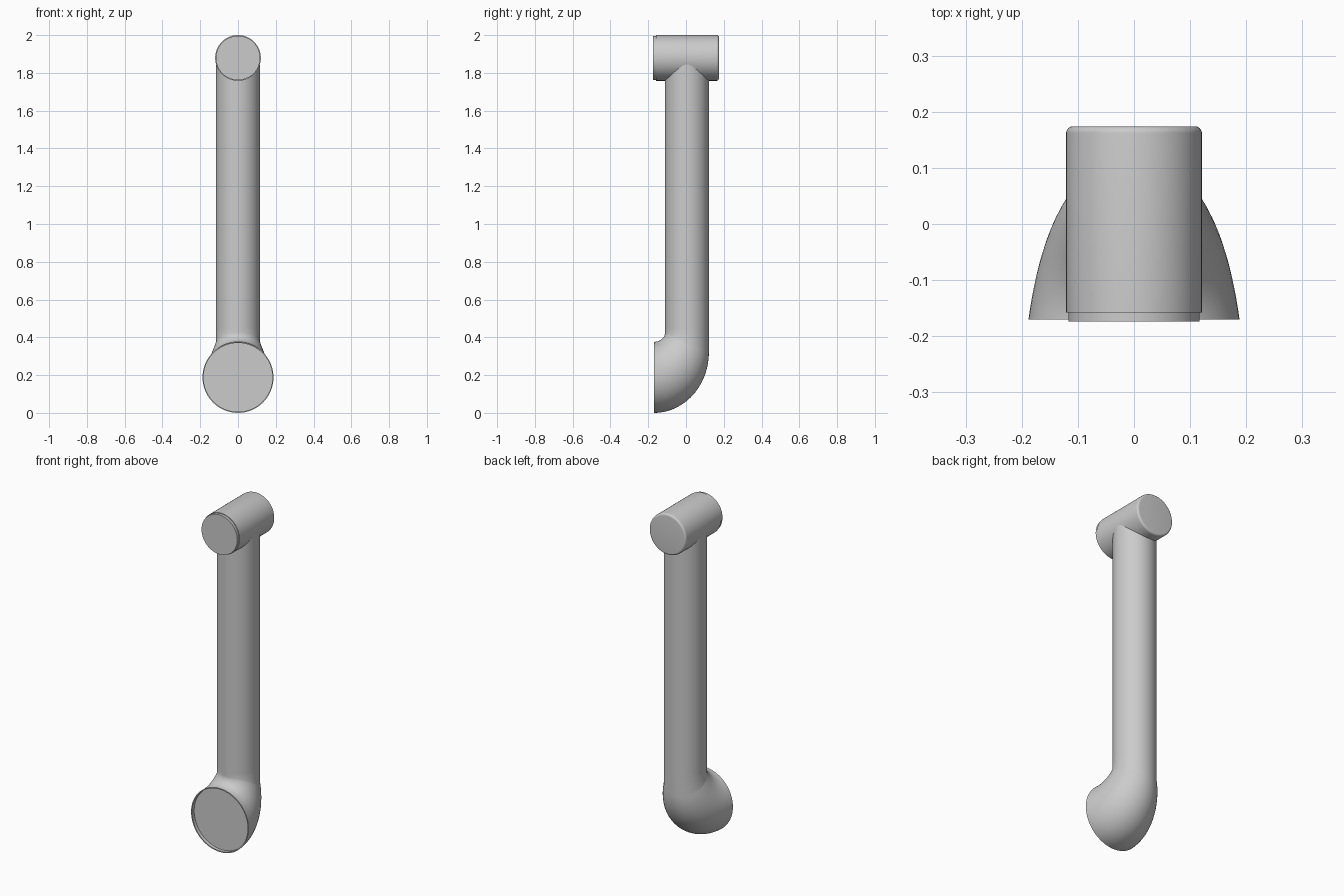
import bpy, bmesh
from math import sin, cos, pi, radians
from mathutils import Vector

cube = bpy.data.objects.get("Cube")
if cube:
    bpy.data.objects.remove(cube, do_unlink=True)

SIDES = 64
grey = bpy.data.materials.new("plain grey")
grey.use_nodes = True
grey.diffuse_color = (0.6, 0.6, 0.6, 1)
grey.node_tree.nodes["Principled BSDF"].inputs["Base Color"].default_value = (0.6, 0.6, 0.6, 1)


def ring(centre, up, width):
    """Ellipse across x and the given up vector."""
    angles = [2 * pi * i / SIDES for i in range(SIDES)]
    return [centre + Vector((width * cos(a), 0, 0)) + up * sin(a) for a in angles]


def loft(name, rings):
    """Skin a row of rings and cap both ends."""
    bm = bmesh.new()
    loops = [[bm.verts.new(p) for p in r] for r in rings]
    for a, b in zip(loops, loops[1:]):
        for i in range(SIDES):
            j = (i + 1) % SIDES
            bm.faces.new((a[i], a[j], b[j], b[i]))
    bm.faces.new(loops[0])
    bm.faces.new(loops[-1])
    bmesh.ops.recalc_face_normals(bm, faces=bm.faces)
    mesh = bpy.data.meshes.new(name)
    bm.to_mesh(mesh)
    bm.free()
    mesh.materials.append(grey)
    obj = bpy.data.objects.new(name, mesh)
    bpy.context.collection.objects.link(obj)
    bpy.ops.object.select_all(action='DESELECT')
    obj.select_set(True)
    bpy.context.view_layer.objects.active = obj
    bpy.ops.object.shade_smooth_by_angle(angle=radians(35))
    return obj


# Pipe: recessed mouth, widening elbow, straight stem
MOUTH_R, STEM_R, FRONT = 0.188, 0.116, -0.17
mouth_z = MOUTH_R
rings = []
for y, r in ((FRONT + 0.02, MOUTH_R - 0.006), (FRONT, MOUTH_R - 0.006)):
    rings.append(ring(Vector((0, y, mouth_z)), Vector((0, 0, r)), r))
STEPS = 24
for k in range(STEPS + 1):
    f = k / STEPS
    t = f * pi / 2
    outer = Vector((0, FRONT + 0.291 * sin(t), 0.32 * (1 - cos(t))))
    inner = Vector((0, FRONT + 0.059 * sin(t), 0.376 + 0.05 * (1 - cos(t))))
    blend = (cos(t) + 1 - f) / 2
    width = STEM_R + (MOUTH_R - STEM_R) * blend
    rings.append(ring((outer + inner) / 2, (inner - outer) / 2, width))
for z in (0.45, 1.88):
    rings.append(ring(Vector((0, 0.005, z)), Vector((0, -STEM_R, 0)), STEM_R))
loft("pipe_with_elbow", rings)

# Head: cross cylinder with a stepped front and a rounded back rim
HEAD_R, BACK, ROUND = 0.121, 0.174, 0.012
profile = [(-0.174, 0.117), (-0.158, 0.117), (-0.158, HEAD_R)]
for k in range(7):
    a = k / 6 * pi / 2
    profile.append((BACK - ROUND + ROUND * sin(a), HEAD_R - ROUND + ROUND * cos(a)))
loft("head_cylinder", [ring(Vector((0, y, 2 - HEAD_R)), Vector((0, 0, r)), r) for y, r in profile])
